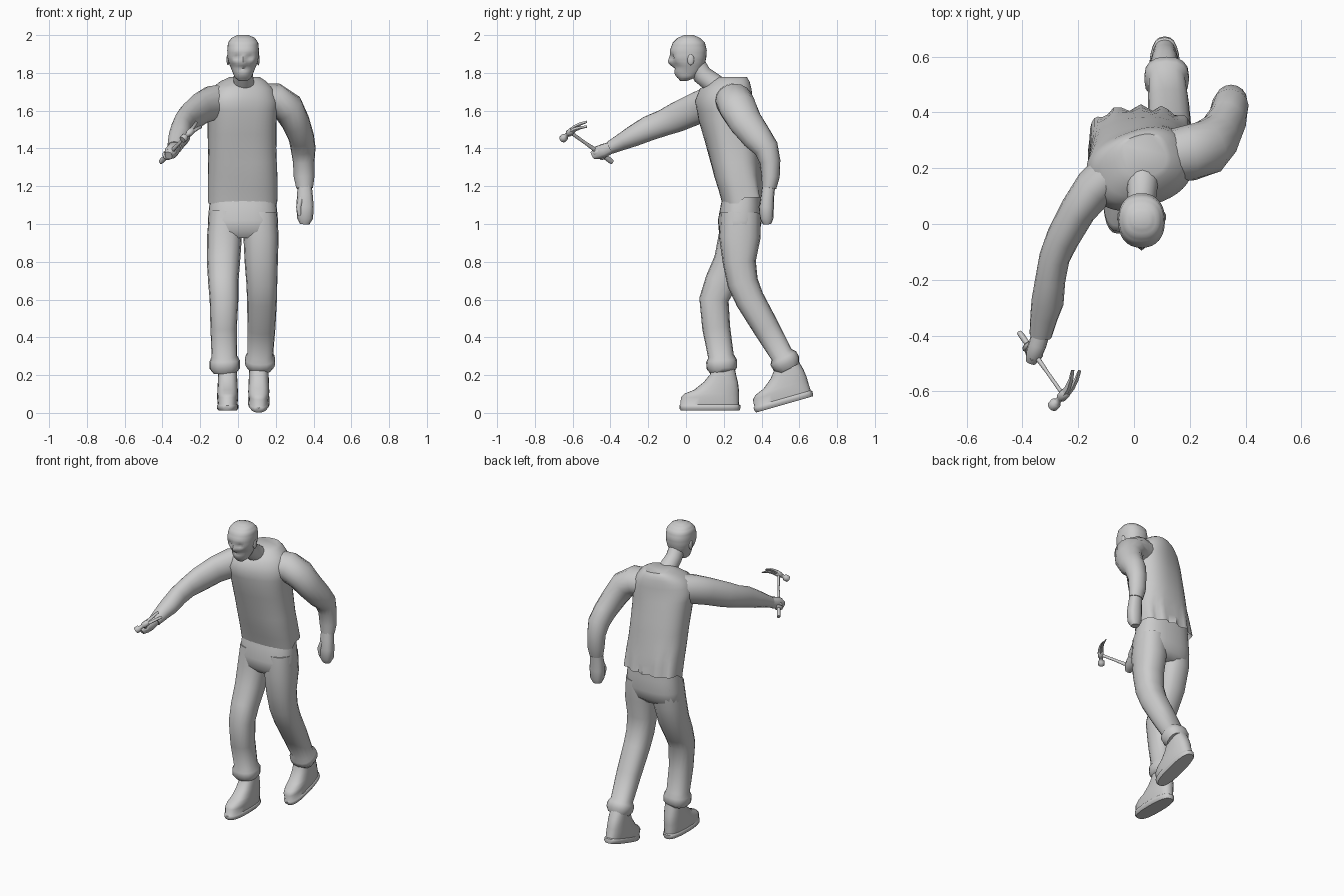
import bpy, bmesh, math
from mathutils import Vector, Matrix

X, Y, Z = Vector((1, 0, 0)), Vector((0, 1, 0)), Vector((0, 0, 1))


def loft(name, rings, ref=None, n=16, power=2.0, sub=1, warp=None):
    """Skin rings (x, y, z, half_u, half_v, twist); flat rings unless ref gives the u axis."""
    rings = [tuple(r) + (0,) * (6 - len(r)) for r in rings]
    fine = []
    for r, s in zip(rings, rings[1:]):
        for k in range(sub):
            fine.append([a + (b - a) * k / sub for a, b in zip(r, s)])
    fine.append(list(rings[-1]))
    bm = bmesh.new()
    loops = []
    for i, r in enumerate(fine):
        c = Vector(r[:3])
        if ref is None:
            u = Matrix.Rotation(math.radians(r[5]), 3, 'Z') @ X
            v = Z.cross(u)
        else:
            t = (Vector(fine[min(i + 1, len(fine) - 1)][:3]) - Vector(fine[max(i - 1, 0)][:3])).normalized()
            u = (ref - t * ref.dot(t)).normalized()
            v = t.cross(u)
        loop = []
        for k in range(n):
            a = 2 * math.pi * k / n
            ca, sa = math.cos(a), math.sin(a)
            p = c + u * r[3] * math.copysign(abs(ca) ** (2 / power), ca) \
                  + v * r[4] * math.copysign(abs(sa) ** (2 / power), sa)
            loop.append(bm.verts.new(warp(p) if warp else p))
        loops.append(loop)
    for p, q in zip(loops, loops[1:]):
        for k in range(n):
            bm.faces.new((p[k], p[(k + 1) % n], q[(k + 1) % n], q[k]))
    bm.faces.new(loops[0])
    bm.faces.new(loops[-1])
    bmesh.ops.recalc_face_normals(bm, faces=bm.faces)
    return finish(name, bm)


def finish(name, bm):
    me = bpy.data.meshes.new(name)
    bm.to_mesh(me)
    bm.free()
    ob = bpy.data.objects.new(name, me)
    bpy.context.collection.objects.link(ob)
    bpy.ops.object.select_all(action='DESELECT')
    ob.select_set(True)
    bpy.context.view_layer.objects.active = ob
    bpy.ops.object.shade_smooth_by_angle(angle=math.radians(50))
    return ob


def blob(name, loc, size, rot=None):
    bm = bmesh.new()
    m = Matrix.Translation(loc) @ (rot or Matrix()) @ Matrix.Diagonal((*size, 1))
    bmesh.ops.create_uvsphere(bm, u_segments=12, v_segments=8, radius=1, matrix=m)
    return finish(name, bm)


def stack(rows, cx=0):
    """Rows of z, front y, back y, half width become flat rings."""
    return [(cx, (f + b) / 2, z, w, (b - f) / 2) for z, f, b, w in rows]


# Head with brow, eye sockets, nose and mouth pressed into the front
HX = 0.027


def face(p):
    p = p.copy()
    if p.y < 0:
        dx = abs(p.x - HX)
        bump = lambda x, z, sx, sz: math.exp(-((dx - x) / sx) ** 2 - ((p.z - z) / sz) ** 2)
        p.y += (0.018 * bump(.034, 1.882, .016, .014) - 0.016 * bump(0, 1.858, .012, .02)
                + 0.010 * bump(0, 1.822, .03, .008) + 0.012 * bump(.05, 1.835, .02, .02)
                - 0.006 * bump(0, 1.79, .025, .015))
    return p


loft("head", stack([(1.757, -.03, .005, .022), (1.775, -.045, .05, .044), (1.81, -.062, .085, .058),
                    (1.85, -.078, .1, .075), (1.88, -.085, .107, .082), (1.92, -.085, .11, .084),
                    (1.96, -.07, .1, .08), (1.985, -.045, .075, .062), (2.0, -.01, .04, .03)], HX),
     n=32, power=2.3, sub=3, warp=face)
for s, side in ((-1, "right"), (1, "left")):
    blob(side + "_ear", (HX + s * .08, .025, 1.87), (.008, .018, .03))
loft("neck", [(.03, .2, 1.69, .07, .065), (.03, .145, 1.745, .056, .055),
              (.028, .085, 1.79, .05, .052), (.027, .05, 1.85, .05, .05)], X)


# Jacket body, twisted at the shoulders, with a folded open hem at the back
def folds(p):
    p = p.copy()
    if p.y > .3 and p.z < 1.32:
        k = (1.32 - p.z) / .2
        p.y += k * (.010 + .012 * math.sin(p.x * 75))
        p.z += .02 * k
    elif p.z < 1.13:
        p.z -= .012
    return p


loft("jacket_body", [(.025, .295, 1.17, .165, .095), (.025, .3, 1.12, .184, .108), (.025, .275, 1.25, .184, .125),
                     (.022, .247, 1.4, .18, .135, 6), (.02, .215, 1.55, .182, .142, 12),
                     (.02, .2, 1.65, .19, .14, 18), (.022, .21, 1.715, .165, .125, 20),
                     (.028, .23, 1.755, .12, .1, 18), (.035, .245, 1.777, .08, .075, 15)],
     n=40, power=2.5, sub=2, warp=folds)

# Raised right sleeve and hanging left sleeve
loft("right_sleeve", [(-.06, .2, 1.655, .085, .08), (-.14, .13, 1.64, .092, .075), (-.2, .05, 1.61, .086, .065),
                      (-.255, -.05, 1.565, .08, .06), (-.285, -.12, 1.535, .07, .055),
                      (-.3, -.2, 1.505, .066, .054), (-.31, -.28, 1.465, .056, .058),
                      (-.322, -.33, 1.44, .047, .05), (-.335, -.4, 1.405, .035, .04)], Z)
loft("left_sleeve", [(.1, .24, 1.655, .09, .09), (.2, .255, 1.655, .1, .09), (.265, .275, 1.615, .1, .085),
                     (.305, .315, 1.54, .09, .075), (.335, .375, 1.46, .08, .068), (.345, .425, 1.4, .066, .066),
                     (.348, .445, 1.33, .055, .057), (.35, .448, 1.25, .048, .055),
                     (.353, .44, 1.19, .038, .044)], Y)

# Hands: a loose fist, and a grip with fingers around the hammer handle
loft("left_hand", [(.353, .44, 1.22, .034, .036), (.354, .432, 1.15, .035, .042), (.355, .427, 1.09, .038, .046),
                   (.355, .427, 1.03, .036, .042), (.352, .43, 1.0, .022, .026)], Y, n=12, power=2.5)
loft("left_thumb", [(.335, .41, 1.14, .014, .014), (.322, .4, 1.09, .016, .015), (.326, .402, 1.045, .01, .01)],
     Y, n=8)
loft("right_hand", [(-.333, -.385, 1.41, .03, .033), (-.345, -.43, 1.39, .036, .032),
                    (-.358, -.465, 1.378, .036, .03), (-.368, -.492, 1.362, .022, .02)], Z, n=12, power=2.5)
grip, top = Vector((-.41, -.39, 1.328)), Vector((-.247, -.622, 1.492))
axis = (top - grip).normalized()
turn = axis.to_track_quat('Z', 'Y').to_matrix().to_4x4()
for i in range(4):
    blob("right_finger", grip + axis * (.068 + .018 * i), (.027, .027, .011), turn)

# Hammer: handle, striking head and two curved claws
loft("hammer_handle", [(*(grip + axis * d), r, r * .75) for d, r in
                       ((0, .013), (.015, .015), (.12, .013), (.2, .009), (.325, .01))], Z, n=10)
strike = Vector((.58, .6, .55)).normalized()
across = axis.cross(strike).normalized()
hub = top - axis * .012
loft("hammer_head", [(*(hub + strike * d), r, r) for d, r in
                     ((-.072, .017), (-.068, .02), (-.045, .02), (-.038, .012), (-.02, .012),
                      (-.014, .018), (.016, .018), (.022, .014))], across, n=12)
for s in (-1, 1):
    loft("hammer_claw", [(*(hub + strike * d - axis * drop + across * s * o), w, t) for d, drop, o, w, t in
                         ((.01, 0, .007, .009, .013), (.04, .002, .01, .009, .009),
                          (.075, .014, .014, .009, .005), (.108, .034, .018, .008, .002))], across, n=8, power=4)

# Trousers: hips and two legs with turned-up cuffs
loft("trouser_hips", [(.025, .3, 1.2, .165, .095), (.026, .292, 1.1, .178, .108), (.026, .286, 1.02, .186, .117),
                      (.025, .282, .96, .185, .108), (.025, .278, .925, .165, .075)], n=28, power=2.5)
loft("right_leg", [(-.065, .285, 1.06, .088, .1), (-.072, .272, .93, .092, .1), (-.077, .238, .8, .088, .092),
                   (-.078, .185, .69, .08, .086), (-.074, .148, .6, .076, .078), (-.076, .16, .45, .07, .074),
                   (-.072, .185, .3, .068, .068), (-.07, .188, .275, .08, .082), (-.07, .19, .235, .08, .08),
                   (-.069, .192, .212, .062, .062)], X, power=2.4)
loft("left_leg", [(.118, .288, 1.06, .09, .105), (.122, .285, .93, .093, .11), (.123, .282, .8, .088, .088),
                  (.126, .3, .69, .082, .082), (.127, .338, .6, .079, .077), (.124, .425, .45, .074, .07),
                  (.118, .505, .31, .068, .06), (.117, .515, .29, .08, .077), (.117, .532, .26, .08, .077),
                  (.116, .545, .235, .062, .06)], X, power=2.4)

# Boots: one flat, one pushing off its toe
boot = [(0, -.155, .155, .048), (.012, -.163, .16, .057), (.028, -.163, .16, .057), (.033, -.157, .153, .052),
        (.07, -.155, .152, .056), (.09, -.135, .152, .055), (.11, -.085, .152, .054), (.15, -.035, .147, .052),
        (.19, -.002, .137, .05), (.25, .02, .125, .046)]
for side, loc, tilt in (("right", (-.055, .128, .012), 0), ("left", (.11, .522, .045), 16)):
    ob = loft(side + "_boot", stack(boot), n=24, power=2.6)
    ob.matrix_world = Matrix.Translation(loc) @ Matrix.Rotation(math.radians(tilt), 4, 'X')
